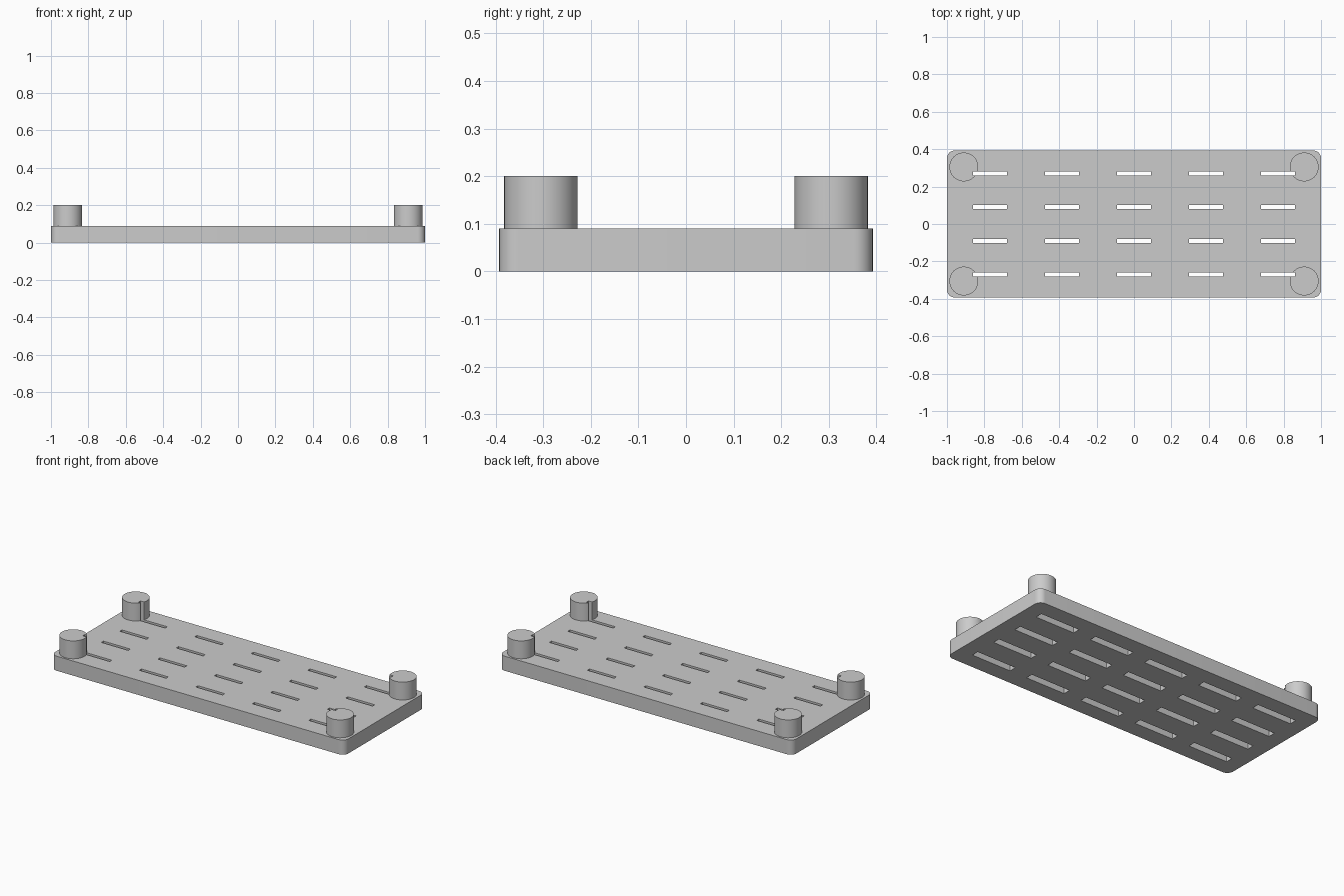
import bpy
import bmesh
from math import radians
from mathutils import Matrix, Vector

old = bpy.data.objects.get("Cube")
if old:
    bpy.data.objects.remove(old, do_unlink=True)

LENGTH, WIDTH, THICK, TOP = 2.0, 0.785, 0.09, 0.2
CORNER = 0.04
SLOT_X = [0.385 * i for i in range(-2, 3)]
SLOT_Y = [0.18 * (j - 1.5) for j in range(4)]

grey = bpy.data.materials.new("plain grey")
grey.use_nodes = True
colour = (0.6, 0.6, 0.6, 1)
grey.diffuse_color = colour
grey.node_tree.nodes["Principled BSDF"].inputs["Base Color"].default_value = colour


def add_box(bm, centre, size):
    """Add a box to the mesh and return its vertices."""
    matrix = Matrix.Translation(centre) @ Matrix.Diagonal((*size, 1))
    return bmesh.ops.create_cube(bm, size=1, matrix=matrix)["verts"]


def make_object(name, bm):
    mesh = bpy.data.meshes.new(name)
    bm.to_mesh(mesh)
    bm.free()
    mesh.materials.append(grey)
    obj = bpy.data.objects.new(name, mesh)
    bpy.context.collection.objects.link(obj)
    return obj


def make_cutter(name, length, width, z0, z1):
    """Grid of boxes, one for each slot."""
    bm = bmesh.new()
    for x in SLOT_X:
        for y in SLOT_Y:
            add_box(bm, Vector((x, y, (z0 + z1) / 2)), (length, width, z1 - z0))
    obj = make_cutter_hidden(make_object(name, bm))
    return obj


def make_cutter_hidden(obj):
    obj.hide_render = True
    return obj


def finish(obj, cutters):
    """Cut the openings, then smooth the rounded walls."""
    bpy.ops.object.select_all(action="DESELECT")
    bpy.context.view_layer.objects.active = obj
    obj.select_set(True)
    for cutter in cutters:
        mod = obj.modifiers.new("cut", "BOOLEAN")
        mod.operation = "DIFFERENCE"
        mod.solver = "EXACT"
        mod.object = cutter
        bpy.ops.object.modifier_apply(modifier=mod.name)
    bpy.ops.object.shade_smooth_by_angle(angle=radians(30))


# Narrow slots go right through; wider pockets open below
slots = make_cutter("slot_cutter", 0.183, 0.021, 0.03, 0.3)
pockets = make_cutter("pocket_cutter", 0.267, 0.045, -0.05, 0.06)

# Base plate with rounded upright corners
bm = bmesh.new()
add_box(bm, Vector((0, 0, THICK / 2)), (LENGTH, WIDTH, THICK))
upright = [e for e in bm.edges
           if abs(e.verts[0].co.z - e.verts[1].co.z) > THICK / 2]
bmesh.ops.bevel(bm, geom=upright, offset=CORNER, segments=8,
                profile=0.5, affect="EDGES")
finish(make_object("base_plate", bm), [pockets, slots])

# Four corner posts, notched where the slots meet them
for side, sx in (("left", 1), ("right", -1)):
    for end, sy in (("front", -1), ("back", 1)):
        bm = bmesh.new()
        z0 = THICK - 0.01
        bmesh.ops.create_cone(
            bm, cap_ends=True, segments=48, radius1=0.077, radius2=0.077,
            depth=TOP - z0,
            matrix=Matrix.Translation((0.91 * sx, 0.305 * sy, (TOP + z0) / 2)))
        finish(make_object(f"{end}_{side}_post", bm), [slots])

for cutter in (slots, pockets):
    bpy.data.objects.remove(cutter, do_unlink=True)
